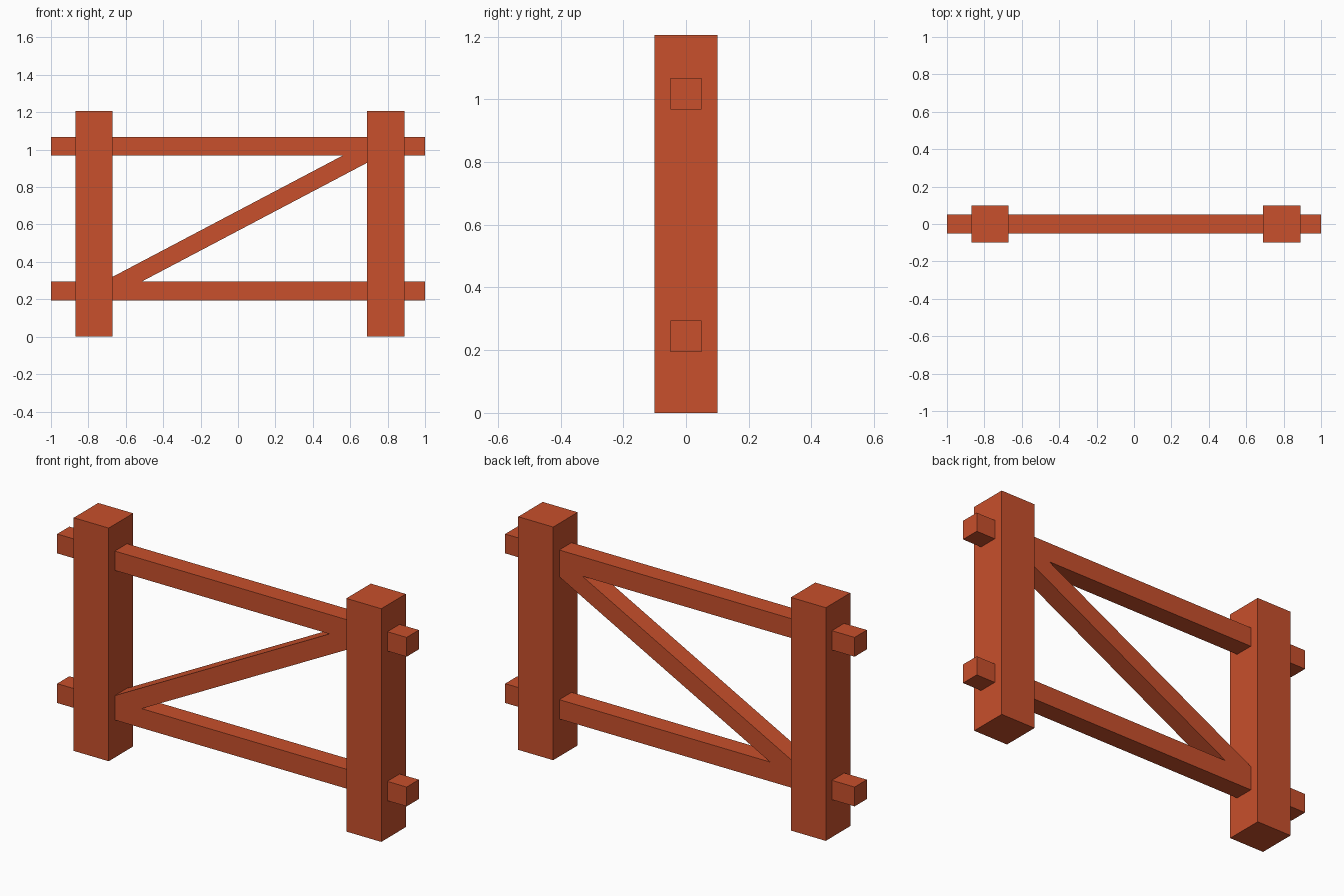
import bpy
import math

if "Cube" in bpy.data.objects:
    bpy.data.objects.remove(bpy.data.objects["Cube"])

paint = bpy.data.materials.new("red_wood")
paint.diffuse_color = (0.58, 0.08, 0.025, 1)
paint.use_nodes = True
paint.node_tree.nodes["Principled BSDF"].inputs["Base Color"].default_value = paint.diffuse_color


def beam(name, center, size, tilt=0.0):
    """Box of the given size, tilted about the y axis."""
    bpy.ops.mesh.primitive_cube_add(size=1, location=center, rotation=(0, -tilt, 0))
    ob = bpy.context.object
    ob.name = name
    ob.scale = size
    ob.data.materials.append(paint)
    return ob


# Upright posts
POST_H = 1.206
for name, x in (("left_post", -0.77), ("right_post", 0.79)):
    beam(name, (x, 0, POST_H / 2), (0.2, 0.2, POST_H))

# Horizontal rails passing through both posts
for name, z in (("lower_rail", 0.244), ("upper_rail", 1.018)):
    beam(name, (0, 0, z), (2.0, 0.1, 0.1))

# Diagonal brace, its ends buried in the posts
tilt = math.atan(0.527)
beam("diagonal_brace", (0.01, 0, 0.625), (1.46 / math.cos(tilt), 0.1, 0.095), tilt)
